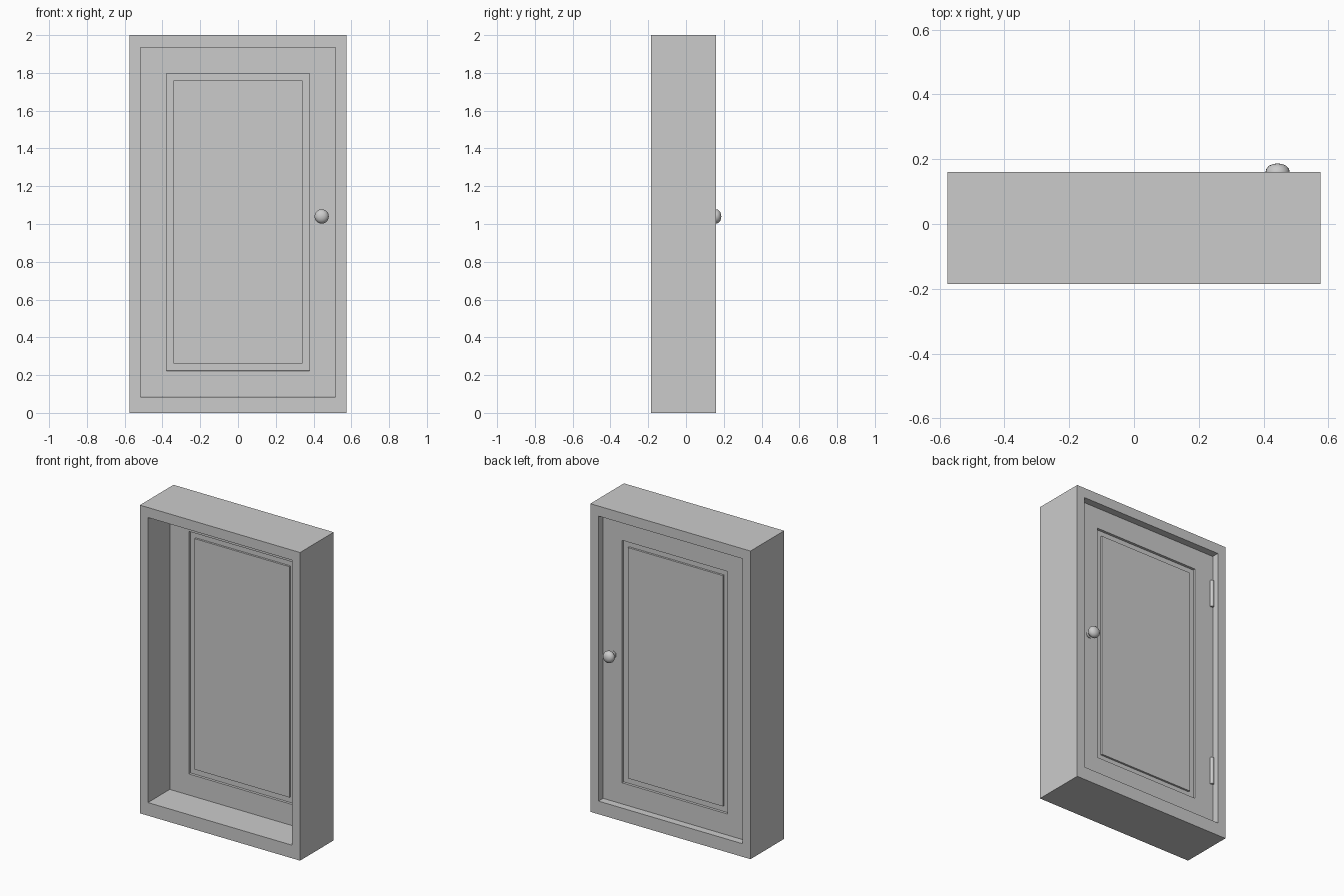
import bpy, bmesh, math
from mathutils import Vector

if "Cube" in bpy.data.objects:
    bpy.data.objects.remove(bpy.data.objects["Cube"])

DOOR_FRONT, DOOR_BACK = 0.037, 0.114
HANDLE = Vector((0.443, 0, 1.04))


def finish(name, bm, smooth=False):
    bmesh.ops.remove_doubles(bm, verts=bm.verts, dist=1e-5)
    bmesh.ops.recalc_face_normals(bm, faces=bm.faces)
    mesh = bpy.data.meshes.new(name)
    bm.to_mesh(mesh)
    bm.free()
    obj = bpy.data.objects.new(name, mesh)
    bpy.context.collection.objects.link(obj)
    if smooth:
        bpy.ops.object.select_all(action='DESELECT')
        obj.select_set(True)
        bpy.context.view_layer.objects.active = obj
        bpy.ops.object.shade_smooth_by_angle(angle=math.radians(40))
    return obj


def rect(bm, x, z0, z1, y):
    return [bm.verts.new(p) for p in ((-x, y, z0), (x, y, z0), (x, y, z1), (-x, y, z1))]


# Door frame: a rectangular ring with depth
bm = bmesh.new()
loops = [rect(bm, 0.575, 0, 2, -0.185), rect(bm, 0.575, 0, 2, 0.16),
         rect(bm, 0.517, 0.085, 1.935, 0.16), rect(bm, 0.517, 0.085, 1.935, -0.185)]
for a, b in zip(loops, loops[1:] + loops[:1]):
    for i in range(4):
        j = (i + 1) % 4
        bm.faces.new((a[i], a[j], b[j], b[i]))
finish("door_frame", bm)

# Door leaf: box with a grooved, raised panel on both sides
bm = bmesh.new()
bmesh.ops.create_cube(bm, size=1)
for v in bm.verts:
    v.co = (v.co.x * 1.032,
            DOOR_FRONT if v.co.y < 0 else DOOR_BACK,
            0.086 if v.co.z < 0 else 1.934)
bm.normal_update()
for f in [f for f in bm.faces if abs(f.normal.y) > 0.9]:
    for thickness, depth in ((0.137, 0), (0.0005, -0.016), (0.037, 0), (0.0005, 0.012)):
        bmesh.ops.inset_individual(bm, faces=[f], thickness=thickness, depth=depth,
                                   use_even_offset=True)
finish("door_leaf", bm)

# Knobs: lathed profile (radius, distance from door face), one per side
PROFILE = [(0, 0), (0.022, 0), (0.022, 0.005), (0.014, 0.008), (0.014, 0.019),
           (0.027, 0.023), (0.036, 0.034), (0.038, 0.044), (0.035, 0.056),
           (0.026, 0.066), (0.014, 0.071), (0, 0.073)]
for name, y0, side in (("front_knob", DOOR_FRONT, -1), ("back_knob", DOOR_BACK, 1)):
    bm = bmesh.new()
    pts = [bm.verts.new(HANDLE + Vector((r, y0 + side * d, 0))) for r, d in PROFILE]
    edges = [bm.edges.new(p) for p in zip(pts, pts[1:])]
    bmesh.ops.spin(bm, geom=pts + edges, cent=HANDLE, axis=(0, 1, 0),
                   angle=math.tau, steps=20)
    finish(name, bm, smooth=True)

# Hinge barrels on the back, opposite the knob
for name, z in (("lower_hinge", 0.456), ("upper_hinge", 1.673)):
    bm = bmesh.new()
    bmesh.ops.create_cone(bm, cap_ends=True, segments=12, radius1=0.012,
                          radius2=0.012, depth=0.18)
    bmesh.ops.translate(bm, verts=bm.verts, vec=(-0.507, 0.117, z))
    finish(name, bm, smooth=True)
